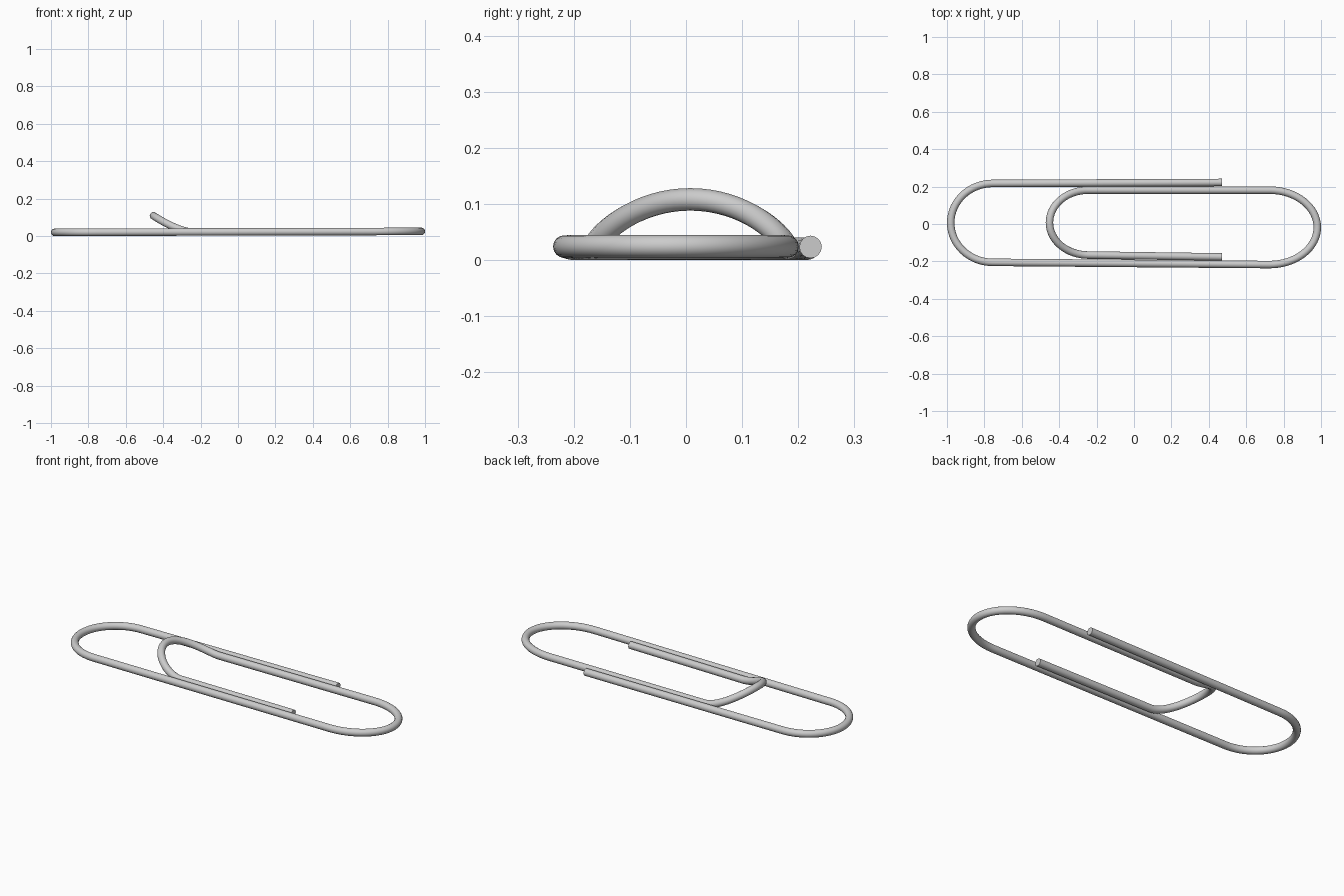
import bpy
from math import sin, cos, pi

if "Cube" in bpy.data.objects:
    bpy.data.objects.remove(bpy.data.objects["Cube"])

R = 0.02          # wire radius


def bend(cx, y0, y1, rx, n=32, skip=()):
    """Half-ellipse bend from y0 to y1; the sign of rx gives its direction."""
    mid, ry = (y0 + y1) / 2, (y0 - y1) / 2
    return [(cx + rx * sin(pi * i / n), mid + ry * cos(pi * i / n))
            for i in range(n + 1)]


def flat_z(x):
    return 0.0225 + 0.0025 * x


# Outer leg, left bend, right bend: one flat run
outer = [(0.47, 0.222)] + bend(-0.755, 0.217, -0.205, -0.225) \
    + bend(0.725, -0.217, 0.181, 0.255)
path = [(x, y, flat_z(x)) for x, y in outer]

# Inner tongue: its bend lifts up off the plane
for x, y in bend(-0.245, 0.181, -0.166, -0.207):
    t = max(0.0, (-0.25 - x) / 0.202)
    path.append((x, y, flat_z(x) + 0.087 * t ** 1.5))
path.append((0.47, -0.176, flat_z(0.47)))

# Sweep a round section along the path
curve = bpy.data.curves.new("wire", 'CURVE')
curve.dimensions = '3D'
curve.bevel_depth = R
curve.bevel_resolution = 6
curve.use_fill_caps = True
spline = curve.splines.new('POLY')
spline.points.add(len(path) - 1)
for p, co in zip(spline.points, path):
    p.co = (*co, 1)
wire = bpy.data.objects.new("clip_wire", curve)
bpy.context.collection.objects.link(wire)

# Turn into a smooth mesh with crisp cut ends
bpy.context.view_layer.objects.active = wire
wire.select_set(True)
bpy.ops.object.convert(target='MESH')
bpy.ops.object.shade_smooth_by_angle()
